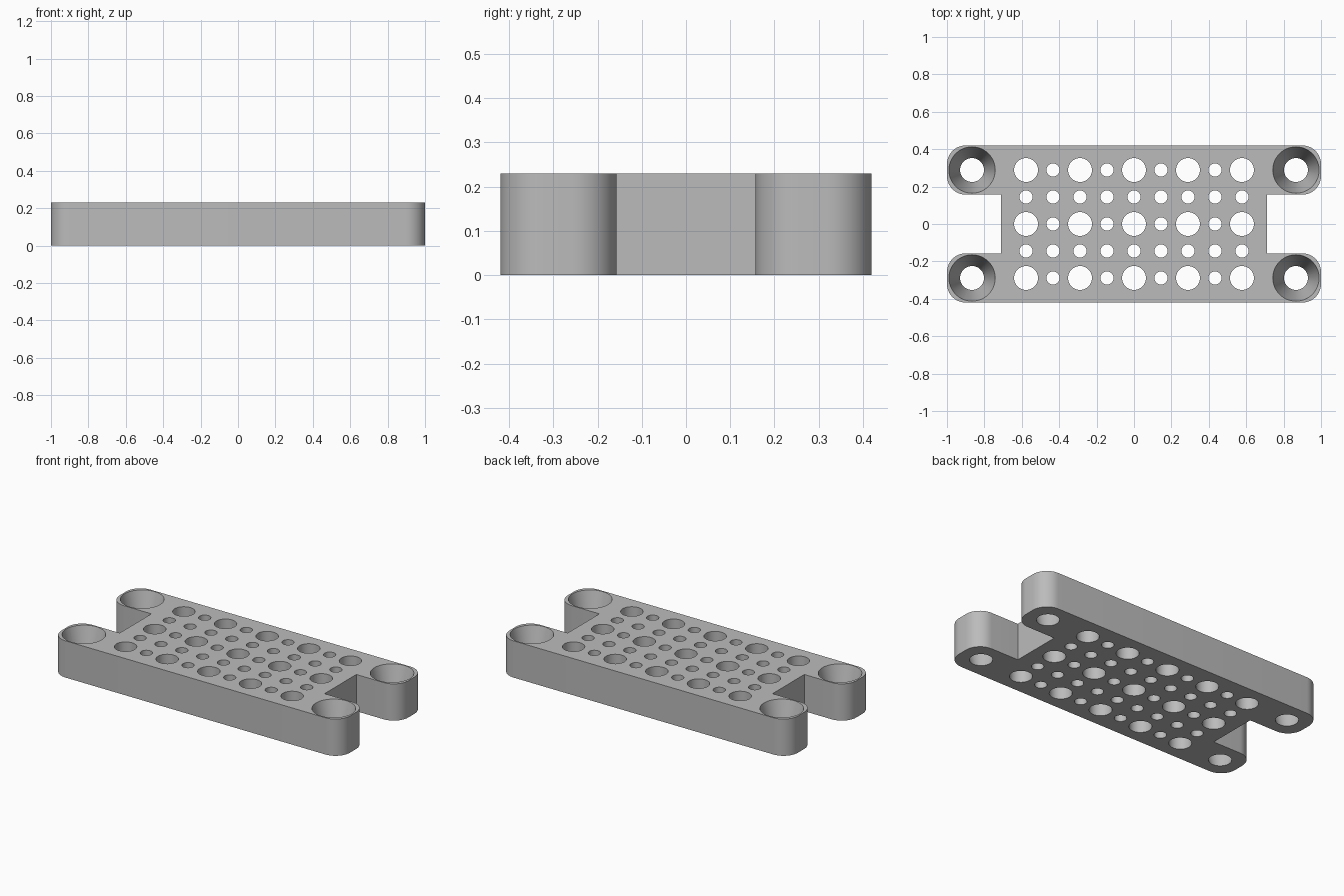
import bpy, bmesh
from math import radians, sin, cos, pi
from mathutils import Matrix

cube = bpy.data.objects.get("Cube")
if cube:
    bpy.data.objects.remove(cube, do_unlink=True)

HEIGHT = 0.23
PITCH = 0.1443          # hole grid spacing
HALF_Y = 0.42
SLOT_Y = 0.157          # half height of the end notches
SLOT_X = 0.71
CORNER = 0.1

grey = bpy.data.materials.new("plain grey")
grey.use_nodes = True
colour = (0.5, 0.5, 0.5, 1)
grey.diffuse_color = colour
grey.node_tree.nodes["Principled BSDF"].inputs["Base Color"].default_value = colour


def make_object(name, bm):
    mesh = bpy.data.meshes.new(name)
    bm.to_mesh(mesh)
    bm.free()
    obj = bpy.data.objects.new(name, mesh)
    bpy.context.collection.objects.link(obj)
    mesh.materials.append(grey)
    return obj


def arc(cx, cy, start, steps=12):
    return [(cx + CORNER * cos(start + pi / 2 * i / steps),
             cy + CORNER * sin(start + pi / 2 * i / steps)) for i in range(steps + 1)]


# Plate outline: upper right quarter, then mirrored around
quarter = [(SLOT_X, SLOT_Y)]
quarter += arc(1 - CORNER, SLOT_Y + CORNER, -pi / 2)
quarter += arc(1 - CORNER, HALF_Y - CORNER, 0)
back = quarter + [(-x, y) for x, y in reversed(quarter)]
outline = back + [(x, -y) for x, y in reversed(back)]

bm = bmesh.new()
base = bm.faces.new([bm.verts.new((x, y, 0)) for x, y in outline])
top = bmesh.ops.extrude_face_region(bm, geom=[base])["geom"]
bmesh.ops.translate(bm, vec=(0, 0, HEIGHT),
                    verts=[v for v in top if isinstance(v, bmesh.types.BMVert)])
bmesh.ops.recalc_face_normals(bm, faces=bm.faces)
plate = make_object("perforated_plate", bm)

# Hole cutters, each reaching a little past both faces
holes = bmesh.new()
OVER = 0.02


def add_hole(i, j, r_low, r_high):
    flare = (r_high - r_low) * OVER / HEIGHT
    bmesh.ops.create_cone(holes, cap_ends=True, segments=48,
                          radius1=r_low - flare, radius2=r_high + flare,
                          depth=HEIGHT + 2 * OVER,
                          matrix=Matrix.Translation((i * PITCH, j * PITCH, HEIGHT / 2)))


for i in range(-4, 5):
    for j in range(-2, 3):
        large = i % 2 == 0 and j % 2 == 0
        radius = 0.064 if large else 0.035
        add_hole(i, j, radius, radius)

# Tapered screw holes in the four ears
for i in (-6, 6):
    for j in (-2, 2):
        add_hole(i, j, 0.064, 0.124)

cutter = make_object("hole_cutter", holes)
cutter.hide_render = True

cut = plate.modifiers.new("holes", "BOOLEAN")
cut.operation = "DIFFERENCE"
cut.solver = "EXACT"
cut.object = cutter

bpy.ops.object.select_all(action="DESELECT")
plate.select_set(True)
bpy.context.view_layer.objects.active = plate
bpy.ops.object.modifier_apply(modifier=cut.name)
bpy.data.objects.remove(cutter, do_unlink=True)
bpy.ops.object.shade_smooth_by_angle(angle=radians(30))
